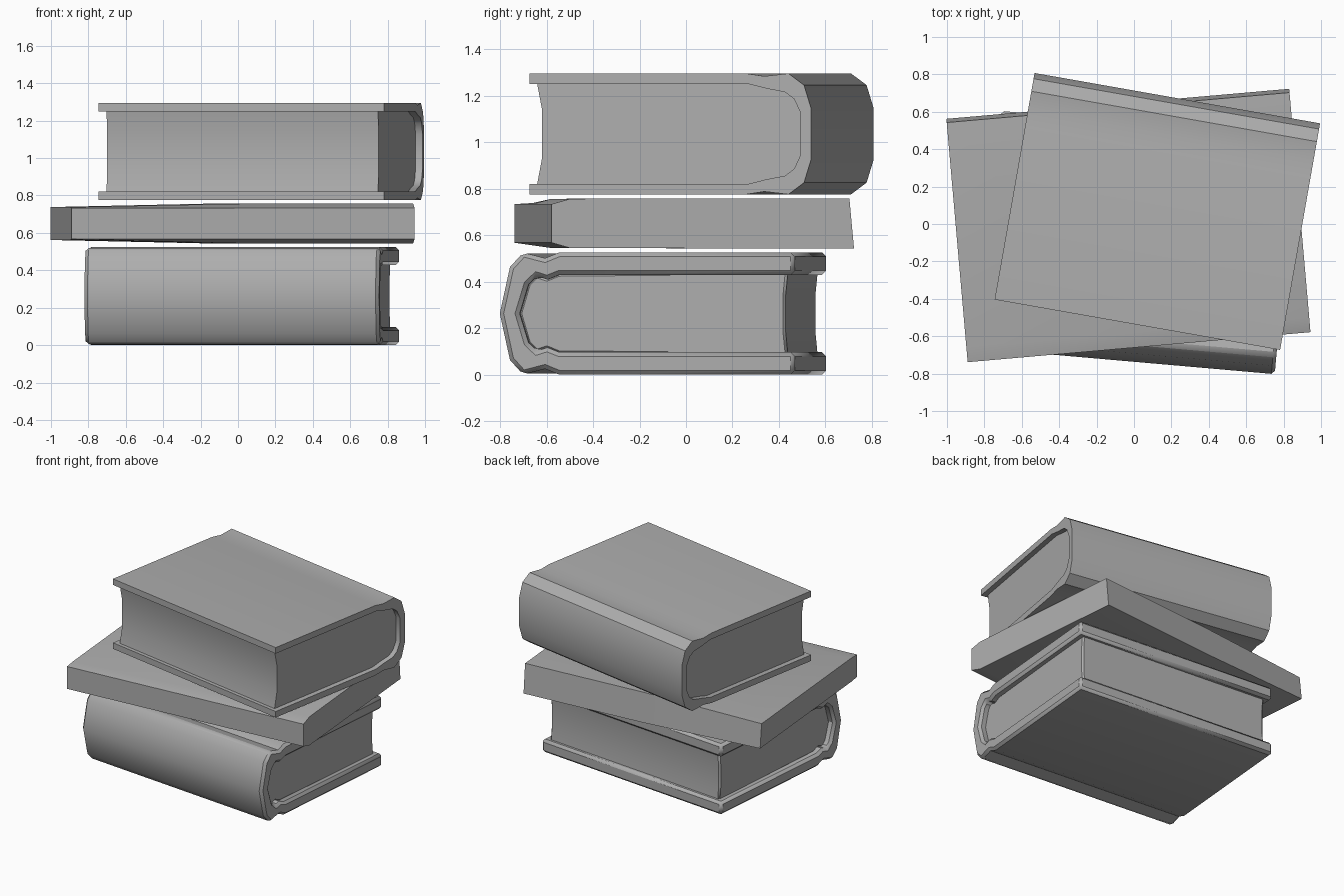
import bpy, bmesh
from math import radians
from mathutils import Matrix

if "Cube" in bpy.data.objects:
    bpy.data.objects.remove(bpy.data.objects["Cube"])

grey = bpy.data.materials.new("mid_grey")
grey.diffuse_color = (.42, .42, .42, 1)
grey.use_nodes = True
grey.node_tree.nodes["Principled BSDF"].inputs["Base Color"].default_value = grey.diffuse_color


def mirror_path(half):
    """Continue a path (depth, height) over its mirror image below height 0."""
    return half + [(u, -h) for u, h in reversed(half) if h != 0]


def extrude(name, profile, length, centre, angle, side=1, bevel=0.0, cuts=(), edit=None):
    """Extrude a (depth, height) profile along local x, then turn and place it."""
    bm = bmesh.new()
    xs = [-length / 2, *cuts, length / 2]
    rings = [[bm.verts.new((x, side * u, h)) for u, h in profile] for x in xs]
    n = len(profile)
    for a, b in zip(rings, rings[1:]):
        for i in range(n):
            j = (i + 1) % n
            bm.faces.new((a[i], a[j], b[j], b[i]))
    bm.faces.new(rings[0])
    bm.faces.new(rings[-1])
    if edit:
        for v in bm.verts:
            edit(v)
    bmesh.ops.recalc_face_normals(bm, faces=bm.faces)
    bm.transform(Matrix.Translation(centre) @ Matrix.Rotation(radians(angle), 4, 'Z'))
    mesh = bpy.data.meshes.new(name)
    bm.to_mesh(mesh)
    bm.free()
    mesh.materials.append(grey)
    obj = bpy.data.objects.new(name, mesh)
    bpy.context.collection.objects.link(obj)
    if bevel:
        mod = obj.modifiers.new("edge", 'BEVEL')
        mod.width = bevel
        mod.segments = 1
        mod.limit_method = 'ANGLE'
        mod.angle_limit = radians(50)
    bpy.ops.object.select_all(action='DESELECT')
    bpy.context.view_layer.objects.active = obj
    obj.select_set(True)
    bpy.ops.object.shade_smooth_by_angle(angle=radians(32))
    return obj


def book(name, outer, inner, fore, length, inset, centre, angle, side, bevel):
    """Wrap-around cover plus page block; the spine lies toward side * y."""
    cover = mirror_path(outer) + mirror_path(inner)[::-1]
    extrude(name + "_cover", cover, length, centre, angle, side, bevel)
    # page block overlaps the cover slightly, hollow at the fore edge
    pages = mirror_path([(u + 0.005, h * 1.03) for u, h in inner[1:]])
    pages += mirror_path(fore)[::-1]
    extrude(name + "_pages", pages, length - 2 * inset, centre, angle, side, bevel * 0.6)


# bottom book, thick cover, spine to the front
book("bottom_book",
     [(-.638, .2625), (.38, .2625), (.44, .238), (.535, .2625), (.592, .2), (.636, 0)],
     [(-.638, .166), (.38, .166), (.43, .146), (.475, .16), (.512, .125), (.55, 0)],
     [(-.605, .18), (-.595, .08)],
     1.582, .048, (.02, -.10, .2625), -5, -1, .018)

# top book, thin cover, spine to the back
book("top_book",
     [(-.616, .26), (.33, .26), (.41, .248), (.515, .26), (.583, .21), (.614, .11)],
     [(-.616, .215), (.34, .215), (.42, .195), (.5, .18), (.54, .15), (.568, .09)],
     [(-.59, .22), (-.567, .1)],
     1.55, .038, (.125, .068, 1.035), -10, 1, 0)


# middle book, closed slab thinning toward its left end
def thin_left(v):
    if v.co.x < -.5:
        v.co.z = max(-.088, min(.088, v.co.z))


extrude("middle_book",
        [(.63, .108), (-.575, .106), (-.656, .083), (-.656, -.083), (-.575, -.106), (.65, -.108)],
        1.84, (-.03, -.005, .65), 5, cuts=(0,), edit=thin_left)
